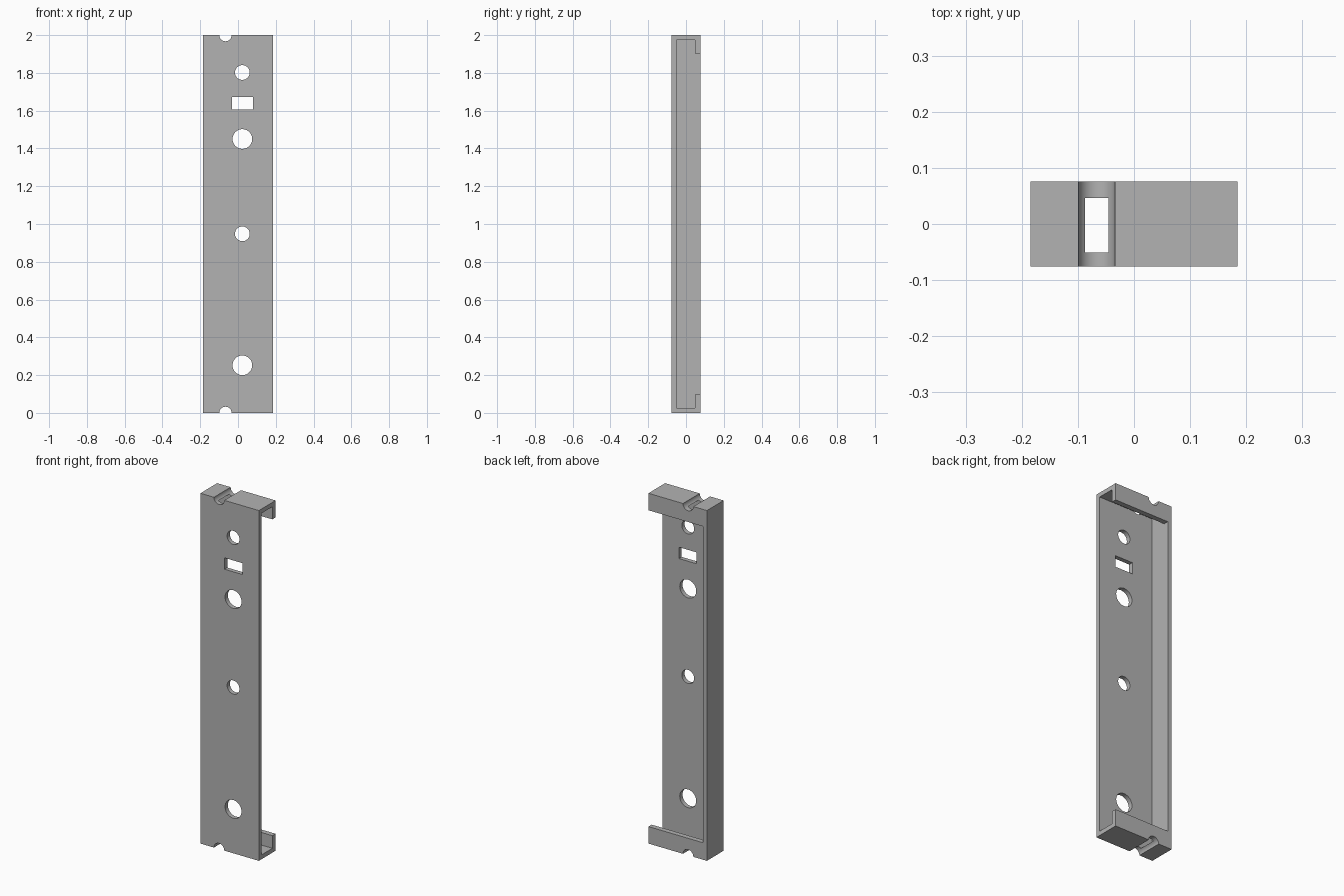
import bpy
import math

cube = bpy.data.objects.get("Cube")
if cube:
    bpy.data.objects.remove(cube, do_unlink=True)

W, D, H = 0.369, 0.151, 2.0      # overall width, depth, height
T, LIP_T, LIP_H = 0.025, 0.029, 0.097
HOLE_X, NOTCH_X = 0.023, -0.0665

metal = bpy.data.materials.new("grey metal")
metal.use_nodes = True
grey = (0.45, 0.45, 0.45, 1)
metal.diffuse_color = grey
metal.node_tree.nodes["Principled BSDF"].inputs["Base Color"].default_value = grey


def box(name, x, y, z):
    """Box from (low, high) ranges on each axis."""
    bpy.ops.mesh.primitive_cube_add(size=1, location=[sum(r) / 2 for r in (x, y, z)])
    ob = bpy.context.object
    ob.name = name
    ob.scale = [r[1] - r[0] for r in (x, y, z)]
    bpy.ops.object.transform_apply(location=True, rotation=True, scale=True)
    return ob


def bore(name, x, y, z, radius, depth):
    """Cylinder running front to back."""
    bpy.ops.mesh.primitive_cylinder_add(vertices=48, radius=radius, depth=depth,
                                        location=(x, y, z), rotation=(math.pi / 2, 0, 0))
    ob = bpy.context.object
    ob.name = name
    bpy.ops.object.transform_apply(location=True, rotation=True, scale=True)
    return ob


def cut(target, cutter):
    cutter.hide_render = True
    mod = target.modifiers.new("cut", "BOOLEAN")
    mod.operation = "DIFFERENCE"
    mod.solver = "EXACT"
    mod.object = cutter
    bpy.context.view_layer.objects.active = target
    bpy.ops.object.modifier_apply(modifier=mod.name)
    bpy.data.objects.remove(cutter, do_unlink=True)


# Solid blank, hollowed from the open left side
channel = box("mounting_channel", (-W / 2, W / 2), (-D / 2, D / 2), (0, H))
inner_x = (-W / 2 + T, W)
cut(channel, box("cavity", inner_x, (-D / 2 + T, D / 2 - LIP_T), (T, H - T)))

# Back opening that leaves the two end lips
cut(channel, box("back_opening", inner_x, (0, D), (LIP_H, H - LIP_H)))

# Round holes and slot through the front plate
for z, radius in ((1.802, 0.039), (1.45, 0.052), (0.948, 0.039), (0.252, 0.052)):
    cut(channel, bore("hole", HOLE_X, -D / 2, z, radius, 0.1))
cut(channel, box("slot", (-0.032, 0.08), (-D, 0), (1.607, 1.672)))

# Half-round notches across both ends
for z in (0, H):
    cut(channel, bore("notch", NOTCH_X, 0, z, 0.0327, 0.3))

channel.data.materials.clear()
channel.data.materials.append(metal)
bpy.ops.object.select_all(action="DESELECT")
channel.select_set(True)
bpy.context.view_layer.objects.active = channel
bpy.ops.object.shade_smooth_by_angle(angle=math.radians(30))
